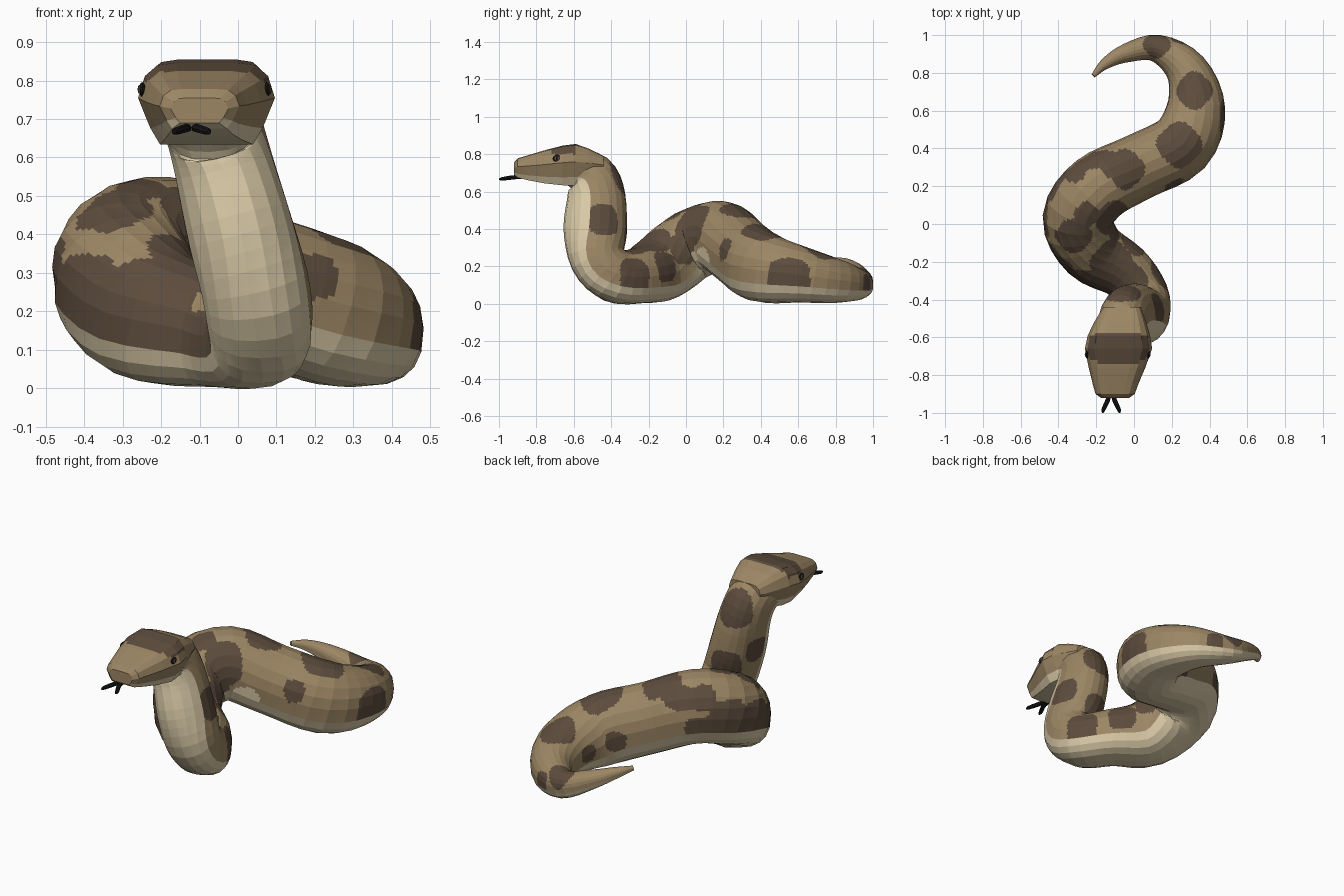
import bpy, bmesh, math
from mathutils import Vector

if "Cube" in bpy.data.objects:
    bpy.data.objects.remove(bpy.data.objects["Cube"])


def material(name, rgb):
    m = bpy.data.materials.new(name)
    m.diffuse_color = (*rgb, 1)
    m.use_nodes = True
    m.node_tree.nodes["Principled BSDF"].inputs["Base Color"].default_value = m.diffuse_color
    return m


TAN = material("tan_scales", (0.335, 0.24, 0.128))
BROWN = material("brown_patches", (0.108, 0.072, 0.046))
CREAM = material("cream_belly", (0.71, 0.6, 0.395))
BLACK = material("black", (0.008, 0.008, 0.009))


def loft(name, rings, mats, row_rule=None, cuts=0, face_rule=None):
    """Skin closed rings; colour by row, then refine and colour by face centre."""
    bm = bmesh.new()
    vs = [[bm.verts.new(p) for p in r] for r in rings]
    n = len(rings[0])
    for a, b in zip(vs, vs[1:]):
        for i in range(n):
            j = (i + 1) % n
            f = bm.faces.new((a[i], a[j], b[j], b[i]))
            f.material_index = row_rule(i) if row_rule else 0
    bm.faces.new(vs[0][::-1])
    bm.faces.new(vs[-1])
    bmesh.ops.recalc_face_normals(bm, faces=bm.faces)
    if cuts:
        quads = [f for f in bm.faces if len(f.verts) == 4]
        edges = list({e for f in quads for e in f.edges})
        bmesh.ops.subdivide_edges(bm, edges=edges, cuts=cuts, use_grid_fill=True)
    if face_rule:
        for f in bm.faces:
            if f.material_index == 0:
                f.material_index = face_rule(f.calc_center_median())
    me = bpy.data.meshes.new(name)
    bm.to_mesh(me)
    bm.free()
    for m in mats:
        me.materials.append(m)
    ob = bpy.data.objects.new(name, me)
    bpy.context.collection.objects.link(ob)
    return ob


def spline(pts, steps):
    """Catmull-Rom samples through control rows."""
    out = []
    p = [pts[0]] + pts + [pts[-1]]
    for k in range(1, len(p) - 2):
        for s in range(steps):
            t = s / steps
            out.append([0.5 * (2 * b + (c - a) * t + (2 * a - 5 * b + 4 * c - d) * t * t
                               + (3 * b - a - 3 * c + d) * t ** 3)
                        for a, b, c, d in zip(*p[k - 1:k + 3])])
    return out + [list(pts[-1])]


def tube_rings(rows, sides):
    """Rows are x, y, z, half width, half height, back-facing amount."""
    rings = []
    for k, r in enumerate(rows):
        a, b = rows[max(k - 1, 0)], rows[min(k + 1, len(rows) - 1)]
        tan = (Vector(b[:3]) - Vector(a[:3])).normalized()
        hint = Vector((0, r[5], 1 - r[5]))
        side = tan.cross(hint).normalized()
        up = side.cross(tan)
        ring = []
        for i in range(sides):
            q = 2 * math.pi * i / sides
            q += .14 * r[5] * math.cos(q)          # wider belly on the raised neck
            c, s = math.cos(q), math.sin(q)
            if s < 0:                              # fuller, flatter underside
                e = .75 + .25 * max(0, min(1, r[5]))
                c, s = math.copysign(abs(c) ** e, c), -abs(s) ** e
            ring.append(Vector(r[:3]) + side * r[3] * c + up * r[4] * s)
        rings.append(ring)
    return rings


# Body, from tail tip to neck
path = [
    (-.215, .785, .235, .012, .012, 0),
    (-.15, .85, .215, .03, .03, 0),
    (-.04, .905, .17, .05, .05, 0),
    (.12, .93, .11, .073, .075, 0),
    (.275, .82, .12, .112, .115, 0),
    (.328, .62, .155, .155, .15, 0),
    (.25, .42, .195, .175, .188, 0),
    (.02, .3, .28, .175, .185, 0),
    (-.19, .19, .36, .185, .19, 0),
    (-.298, .03, .315, .186, .19, 0),
    (-.22, -.14, .197, .175, .18, 0),
    (-.05, -.25, .152, .15, .15, 0),
    (.045, -.375, .15, .138, .145, 0),
    (.05, -.47, .24, .14, .15, .5),
    (.008, -.485, .4, .14, .17, 1),
    (-.038, -.48, .58, .13, .155, .9),
    (-.065, -.515, .685, .126, .134, .5),
    (-.08, -.62, .735, .13, .09, 0),
]
# Blotches: centre and radius
patches = [
    (.12, .95, .17, .075), (.32, .71, .3, .105), (.24, .42, .38, .125),
    (-.2, .34, .52, .115), (-.05, .29, .47, .11), (-.31, .29, .48, .075),
    (-.45, .06, .25, .15), (-.36, -.13, .2, .15), (-.22, -.29, .2, .14),
    (-.4, .2, .32, .125), (-.31, .31, .28, .095), (-.32, -.06, .45, .1),
    (-.25, .05, .52, .07), (-.13, .05, .42, .11), (-.12, -.2, .32, .12),
    (-.06, -.36, .67, .1), (.13, -.44, .45, .085), (.13, -.28, .15, .095),
    (-.13, -.45, .42, .07), (-.03, -.3, .32, .11), (.46, .55, .13, .115),
    (.2, .22, .29, .06), (.22, .94, .1, .06), (.08, .52, .2, .06),
    (.16, .64, .15, .05), (.0, -.1, .2, .085), (-.1, -.38, .12, .08),
    (-.12, -.02, .29, .08),
]
PALE = Vector((-.03, .1, .22))     # belly showing on the inside of the arch
GAP = Vector((-.21, .24, .55))     # light spot on top of the arch


def blotch(c):
    """Rounded squares around each blotch centre."""
    if (c - PALE).length < .085:
        return 2
    if (c - GAP).length < .065:
        return 0
    for x, y, z, r in patches:
        d = c - Vector((x, y, z))
        if (abs(d.x + d.y) ** 3 + abs(d.x - d.y) ** 3) / 2 + abs(d.z) ** 3 < r ** 3:
            return 1
    return 0


SIDES = 20
loft("body", tube_rings(spline(path, 4), SIDES), [TAN, BROWN, CREAM],
     lambda i: 2 if math.sin(2 * math.pi * (i + .5) / SIDES) < -.4 else 0, 4, blotch)

# Head: y, centre x, half width, top, bottom
sections = [
    (-.44, -.063, .1, .79, .68),
    (-.52, -.073, .138, .83, .65),
    (-.59, -.08, .165, .855, .634),
    (-.66, -.082, .178, .846, .634),
    (-.76, -.09, .15, .82, .645),
    (-.85, -.098, .12, .793, .662),
    (-.9, -.1, .104, .778, .675),
    (-.92, -.1, .075, .755, .69),
]
half = [(.45, 1), (.72, .97), (.9, .84), (1, .57), (.87, .3), (.82, .2), (.68, 0)]
profile = half + [(-u, v) for u, v in reversed(half)]
head_rings = [[(cx + u * w, y, lo + v * (hi - lo)) for u, v in profile]
              for y, cx, w, hi, lo in sections]


def crown(c):
    return int(abs(c.y + .655) < .078 - .25 * max(0, abs(c.x + .085) - .1) and c.z > .80)


loft("head", head_rings, [TAN, BROWN, CREAM],
     lambda i: 2 if i in (5, 6, 7) else 0, 4, crown)


# Eyes with pupils
def ball(name, loc, size, mat):
    bpy.ops.mesh.primitive_uv_sphere_add(segments=12, ring_count=8, radius=1, location=loc)
    ob = bpy.context.object
    ob.name = name
    ob.scale = size
    ob.data.materials.append(mat)


for label, s, x in (("right", 1, .076), ("left", -1, -.249)):
    ball(label + "_eye_rim", (x, -.69, .777), (.008, .023, .019), BLACK)
    ball(label + "_eye", (x + s * .004, -.69, .777), (.007, .016, .013), BROWN)
    ball(label + "_pupil", (x + s * .008, -.69, .777), (.004, .006, .011), BLACK)

# Forked tongue
for label, s in (("right", 1), ("left", -1)):
    rows = [(-.121 + s * .008, -.84, .682, .011, .01, 0),
            (-.121 + s * .013, -.915, .677, .012, .011, 0),
            (-.121 + s * .026, -.95, .673, .012, .011, 0),
            (-.121 + s * .042, -.985, .668, .01, .009, 0),
            (-.121 + s * .044, -1, .666, .004, .004, 0)]
    loft(label + "_tongue_fork", tube_rings(spline(rows, 2), 8), [BLACK])
